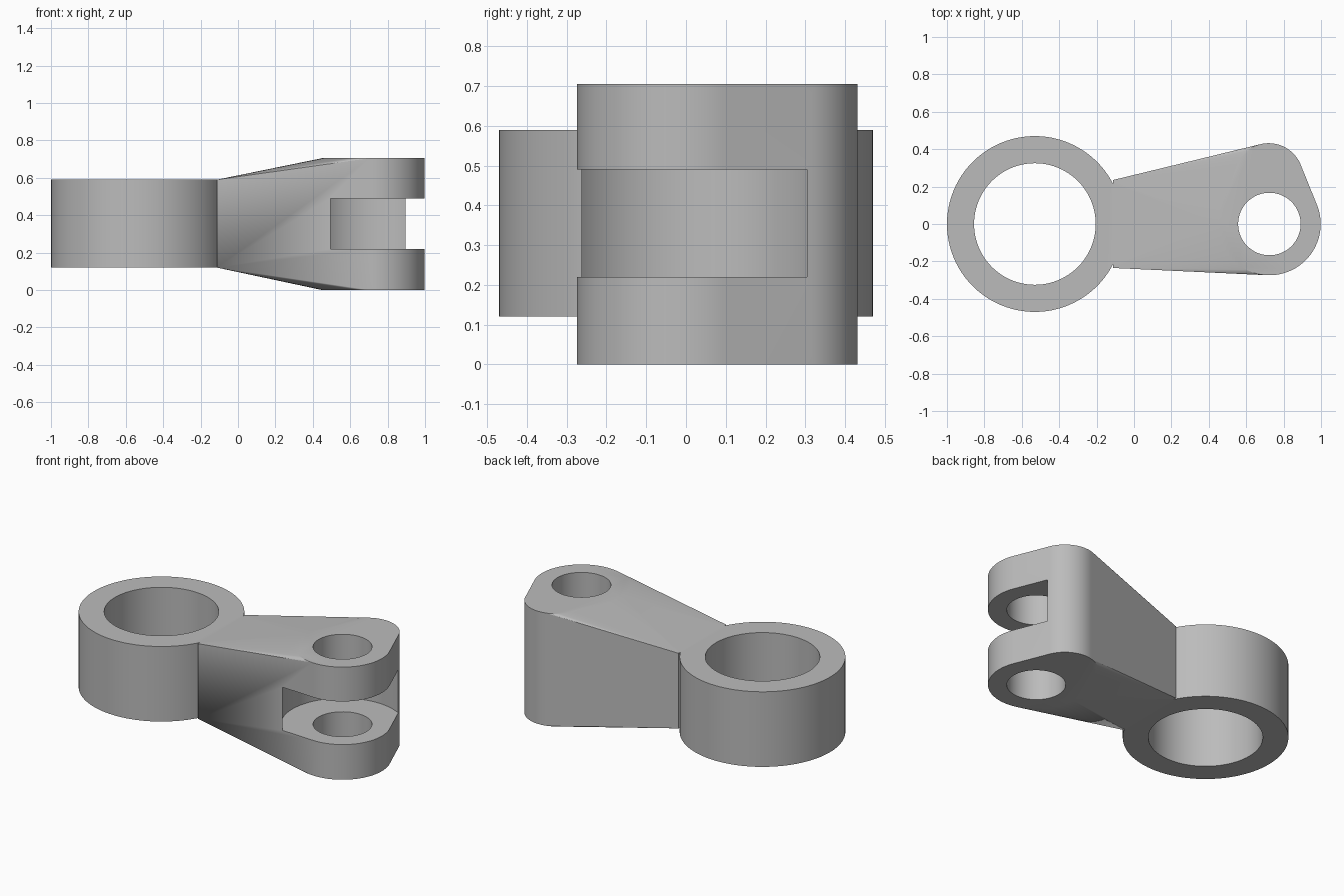
import bpy, bmesh, math
from mathutils import Vector

if "Cube" in bpy.data.objects:
    bpy.data.objects.remove(bpy.data.objects["Cube"])

HEIGHT = 0.705
PIN = Vector((0.724, 0.0))        # clevis pin axis
LOBE = Vector((0.72, 0.247))      # offset rear corner of the clevis
RING = Vector((-0.53, 0.0))       # big ring axis

grey = bpy.data.materials.new("cast grey")
grey.diffuse_color = (0.5, 0.5, 0.5, 1)
grey.use_nodes = True
grey.node_tree.nodes["Principled BSDF"].inputs["Base Color"].default_value = grey.diffuse_color


def circle(c, r, n=96):
    return [(c.x + r * math.cos(2 * math.pi * i / n),
             c.y + r * math.sin(2 * math.pi * i / n)) for i in range(n)]


def hull(name, points):
    """Solid convex hull of a set of points."""
    bm = bmesh.new()
    for p in points:
        bm.verts.new(p)
    res = bmesh.ops.convex_hull(bm, input=bm.verts[:])
    loose = {g for g in res["geom_interior"] + res["geom_unused"]
             if isinstance(g, bmesh.types.BMVert)}
    bmesh.ops.delete(bm, geom=list(loose), context='VERTS')
    bmesh.ops.dissolve_limit(bm, angle_limit=0.001, verts=bm.verts[:], edges=bm.edges[:])
    bmesh.ops.recalc_face_normals(bm, faces=bm.faces[:])
    mesh = bpy.data.meshes.new(name)
    bm.to_mesh(mesh)
    bm.free()
    mesh.materials.append(grey)
    ob = bpy.data.objects.new(name, mesh)
    bpy.context.collection.objects.link(ob)
    return ob


def cylinder(name, c, r, z0, z1):
    return hull(name, [(x, y, z) for x, y in circle(c, r) for z in (z0, z1)])


def combine(target, tool, operation):
    """Apply a boolean and remove the tool object."""
    mod = target.modifiers.new(operation, 'BOOLEAN')
    mod.operation = operation
    mod.solver = 'EXACT'
    mod.object = tool
    bpy.context.view_layer.objects.active = target
    bpy.ops.object.modifier_apply(modifier=mod.name)
    bpy.data.objects.remove(tool)


# Tapered arm blending from a flat end at the ring to the clevis outline
end_pts = [(-0.113, y, z) for y in (-0.235, 0.235) for z in (0.12, 0.59)]
clevis_pts = [(x, y, z) for x, y in circle(PIN, 0.274) + circle(LOBE, 0.185)
              for z in (0, HEIGHT)]
link = hull("link_arm", end_pts + clevis_pts)

# Round slot that forks the clevis, then the pin hole
combine(link, cylinder("slot_cutter", PIN, 0.35, 0.22, 0.49), 'DIFFERENCE')
combine(link, cylinder("pin_hole_cutter", PIN, 0.167, -0.1, 0.8), 'DIFFERENCE')

# Big ring, joined to the arm and bored through
combine(link, cylinder("ring_body", RING, 0.47, 0.12, 0.59), 'UNION')
combine(link, cylinder("bore_cutter", RING, 0.325, -0.1, 0.8), 'DIFFERENCE')

# Smooth curved walls, keep machined edges sharp
link.select_set(True)
bpy.context.view_layer.objects.active = link
bpy.ops.object.shade_smooth_by_angle(angle=math.radians(20))
